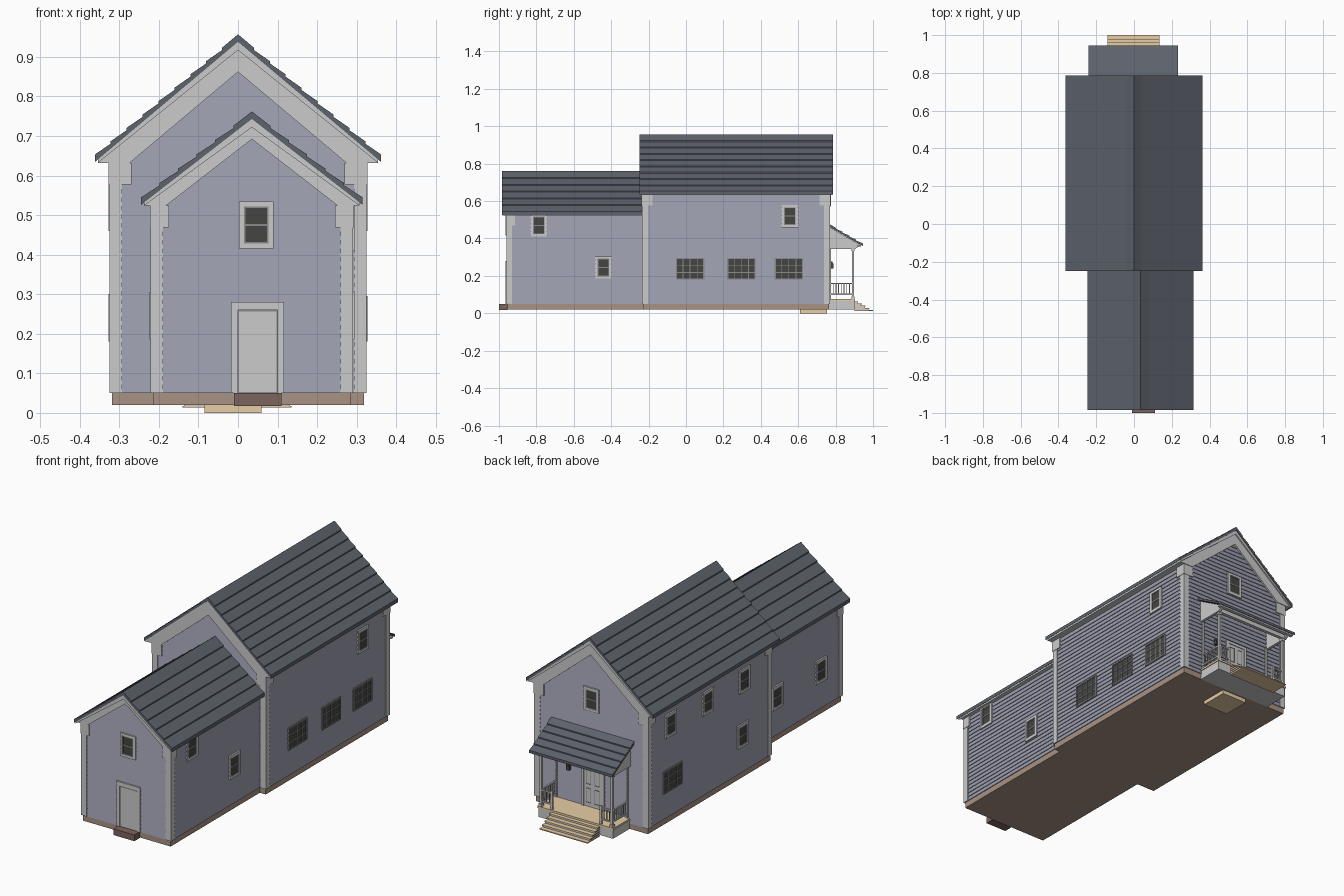
import bpy, bmesh
from mathutils import Vector

if "Cube" in bpy.data.objects:
    bpy.data.objects.remove(bpy.data.objects["Cube"])


def material(name, col):
    m = bpy.data.materials.new(name)
    m.diffuse_color = (*col, 1)
    m.use_nodes = True
    m.node_tree.nodes["Principled BSDF"].inputs["Base Color"].default_value = m.diffuse_color
    return m


WALL = material("wall_blue", (0.33, 0.34, 0.42))
ROOF = material("roof_slate", (0.11, 0.125, 0.15))
STONE = material("foundation_brown", (0.40, 0.29, 0.23))
DARK = material("step_brown", (0.20, 0.13, 0.11))
TAN = material("deck_tan", (0.80, 0.62, 0.38))
GLASS = material("glass_dark", (0.06, 0.06, 0.055))
MUNTIN = material("muntin_grey", (0.26, 0.26, 0.26))


def to_object(name, bm, mat):
    me = bpy.data.meshes.new(name)
    bm.to_mesh(me)
    bm.free()
    if mat:
        me.materials.append(mat)
    ob = bpy.data.objects.new(name, me)
    bpy.context.collection.objects.link(ob)


def build(name, solids, mat=None):
    """Each solid is (profile, axis, a, b): a profile (u, z) extruded along x or y."""
    bm = bmesh.new()
    for pts, axis, a, b in solids:
        ends = [[bm.verts.new((k, u, z) if axis == 'x' else (u, k, z)) for u, z in pts] for k in (a, b)]
        bm.faces.new(ends[0])
        bm.faces.new(ends[1][::-1])
        for i in range(len(pts)):
            j = (i + 1) % len(pts)
            bm.faces.new((ends[0][i], ends[1][i], ends[1][j], ends[0][j]))
    bmesh.ops.recalc_face_normals(bm, faces=bm.faces[:])
    to_object(name, bm, mat)


def box(x0, x1, y0, y1, z0, z1):
    return ([(x0, z0), (x1, z0), (x1, z1), (x0, z1)], 'y', y0, y1)


# A wall face is (axis of its normal, sign, position); u runs along it, d outward
def on_face(face, u0, u1, z0, z1, d0, d1):
    ax, s, p = face
    a, b = sorted((p + s * d0, p + s * d1))
    return box(a, b, u0, u1, z0, z1) if ax == 'x' else box(u0, u1, a, b, z0, z1)


def clapboards(name, face, u0, u1, z0, top, pitch=0.0215, slope=0.0):
    """Overlapping boards; with a slope the ends follow the gable."""
    bm = bmesh.new()
    ax, s, p = face
    c, h = (u0 + u1) / 2, (u1 - u0) / 2

    def v(u, z, d):
        return bm.verts.new((p + s * d, u, z) if ax == 'x' else (u, p + s * d, z))

    z = z0
    while z < top - 0.003:
        zt = min(z + pitch, top)
        wb, wt = (min(h, (top - k) / slope) if slope else h for k in (z, zt))
        a, b = v(c - wb, z, 0.004), v(c + wb, z, 0.004)
        front = [a, b, v(c + wt, zt, 0.0004)]
        if wt > 1e-4:
            front.append(v(c - wt, zt, 0.0004))
        quads = [bm.faces.new(front), bm.faces.new((a, v(c - wb, z, 0), v(c + wb, z, 0), b))]
        out = Vector((s, 0, 0)) if ax == 'x' else Vector((0, s, 0))
        for f, n in zip(quads, (out, Vector((0, 0, -1)))):
            f.normal_update()
            if f.normal.dot(n) < 0:
                f.normal_flip()
        z = zt
    to_object(name, bm, WALL)


def shingles(u0, z0, u1, z1, rows, thick, sx=1, c=0.0):
    """Stepped roof slope profile from ridge to eave."""
    pts = []
    for i in range(rows):
        for t, up in ((i / rows, -0.006 if i else 0), ((i + 1) / rows, 0)):
            pts.append((c + sx * (u0 + (u1 - u0) * t), z0 + (z1 - z0) * t + up))
    return pts + [(c + sx * u1, z1 - thick), (c + sx * u0, z0 - thick)]


def house_block(tag, c, hw, y0, y1, roof_y, ridge, eave, half, rows, rake, cap, ends):
    slope = (ridge - eave) / half
    under, soff = ridge - 0.019, eave - 0.021
    # wall core and foundation
    zw = under - slope * hw
    build(tag + "_walls", [([(c - hw, .05), (c + hw, .05), (c + hw, zw), (c, under), (c - hw, zw)], 'y', y0, y1)], WALL)
    build(tag + "_foundation", [box(c - hw, c + hw, y0, y1, .02, .05)], STONE)
    # siding
    for s, n in ((1, "right"), (-1, "left")):
        clapboards(f"{tag}_siding_{n}", ('x', s, c + s * hw), y0, y1, .05, soff)
    for s, p, n in ((-1, y0, "front"), (1, y1, "back")):
        if s in ends:
            clapboards(f"{tag}_siding_{n}", ('y', s, p), c - hw, c + hw, .05, under, slope=slope)
    # shingled roof
    build(tag + "_roof", [(shingles(0, ridge, half, eave, rows, .019, s, c), 'y', *roof_y) for s in (1, -1)], ROOF)
    # rake boards, eaves and corner boards
    trim = []
    e = half - 0.008
    ze = under - slope * e
    for s in (1, -1):
        inner = (ridge - rake - soff) / slope
        board = [(c, under), (c + s * e, ze), (c + s * e, soff), (c + s * inner, soff), (c, ridge - rake)]
        mould = [(c, under), (c + s * e, ze), (c + s * e, soff), (c, ridge - .04)]
        for d, yw, ye in ((-1, y0, roof_y[0]), (1, y1, roof_y[1])):
            if d not in ends:
                continue
            trim += [(board, 'y', yw, yw + d * .011), (mould, 'y', yw, ye - d * .003)]
            face = ('y', d, yw)
            for w, za, zb, th in ((.026, .05, soff, .006), (cap, soff - .055, soff, .008)):
                xo = c + s * (hw + th)
                xi = c + s * (hw - w)
                trim.append(on_face(face, min(xo, xi), max(xo, xi), za, zb, 0, th))
                ya, yb = sorted((yw + d * th, yw - d * w))
                trim.append(on_face(('x', s, c + s * hw), ya, yb, za, zb, 0, th))
        xa, xb = c + s * hw, c + s * e
        trim.append(([(xa, soff), (xb, soff), (xb, ze), (xa, zw)], 'y', y0, y1))
    build(tag + "_trim", trim)


house_block("main", 0, .319, -.23, .765, (-.248, .785), .957, .653, .362, 9, .095, .05, (-1, 1))
house_block("wing", .035, .25, -.955, -.23, (-.985, -.235), .762, .545, .28, 6, .07, .04, (-1,))


def frame(face, u0, u1, z0, z1, w, d):
    return [on_face(face, u0, u0 + w, z0, z1, 0, d), on_face(face, u1 - w, u1, z0, z1, 0, d),
            on_face(face, u0 + w, u1 - w, z0, z0 + w, 0, d), on_face(face, u0 + w, u1 - w, z1 - w, z1, 0, d)]


def sash_window(name, face, u, z, w=.088, h=.12):
    u0, u1, z0, z1 = u - w / 2, u + w / 2, z - h / 2, z + h / 2
    build(name + "_casing", frame(face, u0, u1, z0, z1, .013, .009))
    build(name + "_sash", frame(face, u0 + .013, u1 - .013, z0 + .013, z1 - .013, .004, .007)
          + [on_face(face, u0 + .013, u1 - .013, z - .003, z + .003, 0, .007)], MUNTIN)
    build(name + "_glass", [on_face(face, u0 + .01, u1 - .01, z0 + .01, z1 - .01, 0, .005)], GLASS)


def grid_window(name, face, u, z, w=.152, h=.116):
    u0, u1, z0, z1 = u - w / 2, u + w / 2, z - h / 2, z + h / 2
    bars = frame(face, u0, u1, z0, z1, .006, .008)
    bars += [on_face(face, u0 + w * k / 4 - .002, u0 + w * k / 4 + .002, z0, z1, 0, .007) for k in (1, 2, 3)]
    bars += [on_face(face, u0, u1, z0 + h * k / 3 - .002, z0 + h * k / 3 + .002, 0, .007) for k in (1, 2)]
    build(name + "_frame", bars, MUNTIN)
    build(name + "_glass", [on_face(face, u0 + .004, u1 - .004, z0 + .004, z1 - .004, 0, .005)], GLASS)


RIGHT, LEFT = ('x', 1, .319), ('x', -1, -.319)
WING_R, WING_L = ('x', 1, .285), ('x', -1, -.215)
FRONT, BACK = ('y', -1, -.955), ('y', 1, .765)

# windows on every side
for i, (face, u, z) in enumerate([(FRONT, .046, .475), (WING_R, -.787, .47), (WING_R, -.442, .245), (RIGHT, .555, .52),
                                  (LEFT, .585, .52), (LEFT, .283, .52), (LEFT, -.014, .52), (LEFT, 0, .24),
                                  (WING_L, -.43, .245), (WING_L, -.785, .245), (BACK, 0, .63)]):
    sash_window(f"window_{i}", face, u, z)
for i, (face, u) in enumerate([(RIGHT, .022), (RIGHT, .296), (RIGHT, .55), (LEFT, .57)]):
    grid_window(f"wide_window_{i}", face, u, .238)

# front door and its step
build("front_door_casing", [on_face(FRONT, -.018, 0, .05, .28, 0, .009), on_face(FRONT, .1, .116, .05, .28, 0, .009),
                            on_face(FRONT, 0, .1, .26, .28, 0, .009)])
build("front_door", [on_face(FRONT, .003, .097, .053, .256, 0, .0065)])
build("front_door_gap", [on_face(FRONT, -.002, .102, .05, .262, 0, .005)], MUNTIN)
build("front_step", [box(-.01, .11, -1.0, -.955, .018, .05)], DARK)

# back door with four panels
build("back_door_casing", [on_face(BACK, -.075, -.06, .075, .30, 0, .010), on_face(BACK, .04, .055, .075, .30, 0, .010),
                           on_face(BACK, -.06, .04, .285, .30, 0, .010)])
build("back_door", [on_face(BACK, -.06, .04, .075, .285, 0, .006)])
build("back_door_panels", [b for u in (-.048, .0) for z0, z1 in ((.095, .17), (.19, .27))
                           for b in frame(BACK, u, u + .029, z0, z1, .003, .008)], MUNTIN)
build("wall_lamp", [on_face(BACK, .118, .128, .27, .276, 0, .018), on_face(BACK, .114, .132, .24, .265, .008, .024),
                    on_face(BACK, .117, .129, .265, .27, .01, .022)], GLASS)

# porch base, deck and stairs
build("porch_skirt", [box(-.215, .21, .765, .90, .02, .066)])
build("porch_deck", [box(-.219, .214, .765, .904, .066, .076)], TAN)
N = 5
build("porch_steps", [box(-.14, .135, .90, .92 + .02 * i, .064 - .0115 * i - .005, .064 - .0115 * i) for i in range(N)], TAN)
build("porch_step_risers", [box(-.136, .131, .90, .916 + .02 * i, .015, .060 - .0115 * i) for i in range(N)])

# porch roof, side panels and beam
build("porch_roof", [(shingles(.765, .478, .945, .374, 5, .014), 'x', -.242, .232)], ROOF)
build("porch_beams", [([(.765, .462), (.765, .345), (.905, .345), (.93, .362), (.93, .367)], 'x', x, x + .014)
                      for x in (-.222, .202)]
      + [box(-.222, .216, .888, .905, .345, .377), box(-.238, .228, .918, .936, .357, .366)])

# posts and railings
posts = []
for x in (-.205, .20):
    posts += [box(x - .006, x + .006, .887, .899, .076, .348), box(x - .009, x + .009, .884, .902, .333, .347),
              box(x - .009, x + .009, .884, .902, .076, .09), box(x - .005, x + .005, .765, .774, .076, .345)]
build("porch_posts", posts)
rails = []
for x, xi in ((-.205, -.142), (.20, .137)):
    a, b = sorted((x, xi))
    for z in (.098, .156):
        rails += [box(x - .004, x + .004, .77, .89, z, z + .007), box(a, b, .889, .897, z, z + .007)]
    rails += [box(x - .002, x + .002, y - .002, y + .002, .1, .158) for y in (.787 + .0145 * k for k in range(7))]
    rails += [box(u - .002, u + .002, .891, .895, .1, .158) for u in (x + (xi - x) * k / 4 for k in (1, 2, 3))]
    rails.append(box(xi - .005, xi + .005, .888, .898, .076, .17))
build("porch_railing", rails)

# slab under the house
build("base_slab", [box(-.085, .06, .61, .755, 0, .021)], TAN)
